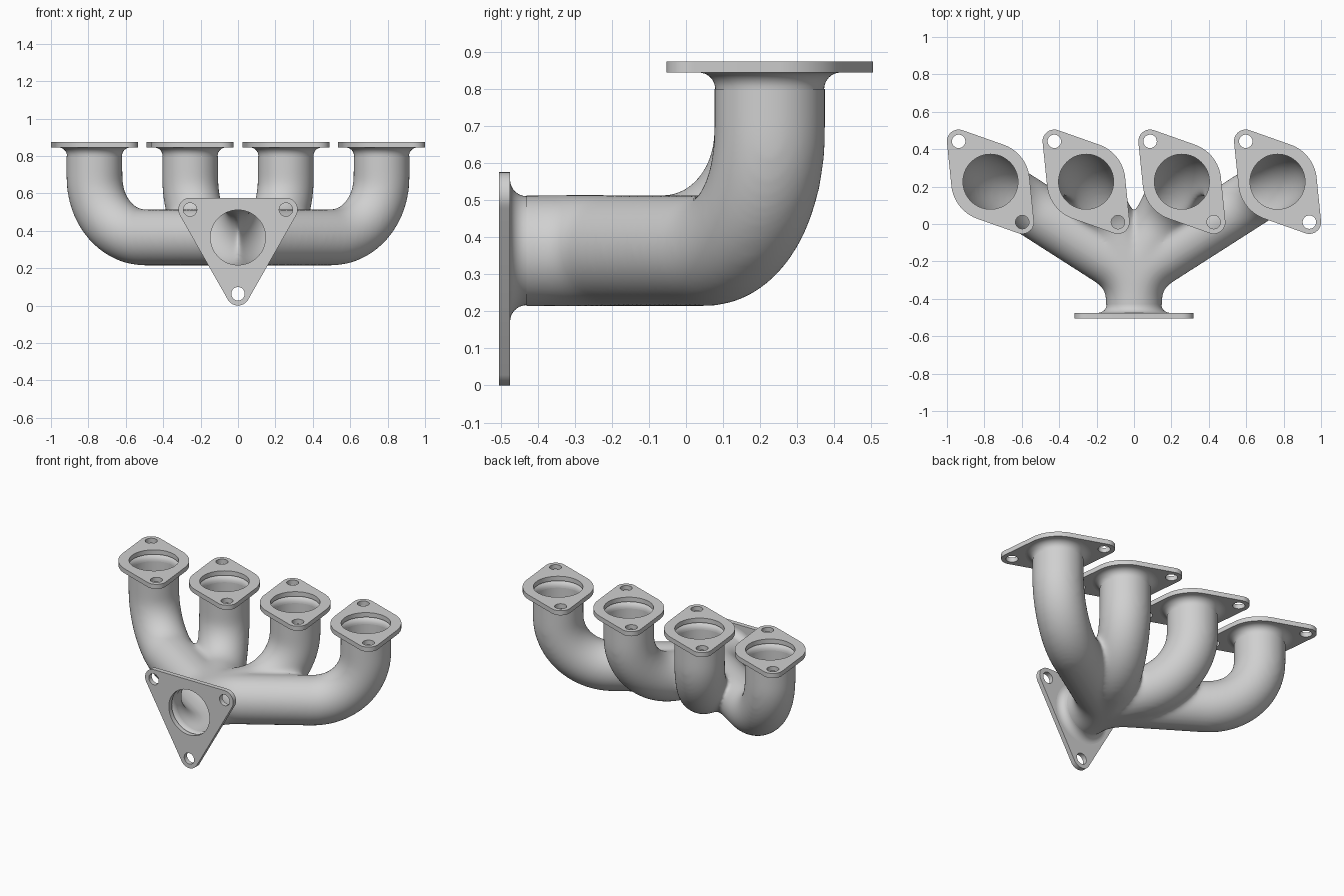
import bpy, bmesh, math
from mathutils import Vector, Matrix

cube = bpy.data.objects.get("Cube")
if cube:
    bpy.data.objects.remove(cube, do_unlink=True)

PIPE_R = 0.147
FLARE = 0.045
PLATE = 0.03
PORT_X = (-0.7675, -0.256, 0.256, 0.7675)
PORT_Y, TOP_Z = 0.226, 0.875
AXIS_Z, FRONT_Y = 0.364, -0.505

metal = bpy.data.materials.new("cast grey")
metal.use_nodes = True
grey = (0.63, 0.63, 0.63, 1)
metal.diffuse_color = grey
metal.node_tree.nodes["Principled BSDF"].inputs["Base Color"].default_value = grey


def add_object(name, mesh, matrix=Matrix()):
    mesh.materials.clear()
    mesh.materials.append(metal)
    mesh.transform(matrix)
    obj = bpy.data.objects.new(name, mesh)
    bpy.context.collection.objects.link(obj)
    return obj


def smooth(obj, angle):
    bpy.ops.object.select_all(action='DESELECT')
    obj.select_set(True)
    bpy.context.view_layer.objects.active = obj
    bpy.ops.object.shade_smooth_by_angle(angle=math.radians(angle))


def add_spline(curve, points):
    spline = curve.splines.new('POLY')
    spline.points.add(len(points) - 1)
    for target, p in zip(spline.points, points):
        target.co = (*p, 1)
    return spline


def evaluated_mesh(obj):
    """Bake an object to a mesh and remove the source."""
    graph = bpy.context.evaluated_depsgraph_get()
    mesh = bpy.data.meshes.new_from_object(obj.evaluated_get(graph))
    bpy.data.objects.remove(obj, do_unlink=True)
    return mesh


def rounded_corner(a, b, c, radius, steps):
    """Arc replacing corner b of the path a-b-c."""
    u, v = (a - b).normalized(), (c - b).normalized()
    half = u.angle(v) / 2
    centre = b + (u + v).normalized() * radius / math.sin(half)
    start = (b + u * radius / math.tan(half) - centre).normalized()
    end = (b + v * radius / math.tan(half) - centre).normalized()
    return [centre + start.slerp(end, i / steps).normalized() * radius for i in range(steps + 1)]


# Runners: swept pipes merged into one blended casting
curve = bpy.data.curves.new("runner_paths", 'CURVE')
curve.dimensions = '3D'
curve.bevel_depth = PIPE_R + 0.004
curve.bevel_resolution = 14
curve.use_fill_caps = True
for x in PORT_X:
    start = Vector((0, -0.6, AXIS_Z))
    fork = Vector((0, -0.265, AXIS_Z))
    elbow = Vector((x, PORT_Y, AXIS_Z))
    end = Vector((x, PORT_Y, 1))
    path = [start] + rounded_corner(start, fork, elbow, 0.25, 12)
    path += rounded_corner(fork, elbow, end, 0.32, 24) + [end]
    add_spline(curve, path)
paths = bpy.data.objects.new("runner_paths", curve)
bpy.context.collection.objects.link(paths)
pipes = add_object("runners", evaluated_mesh(paths))
remesh = pipes.modifiers.new("merge", 'REMESH')
remesh.mode = 'VOXEL'
remesh.voxel_size = 0.012
blend = pipes.modifiers.new("blend", 'SMOOTH')
blend.factor, blend.iterations = 0.5, 32
mesh = evaluated_mesh(pipes)

# Open the pipe ends where the flares begin
bm = bmesh.new()
bm.from_mesh(mesh)
for point, normal in (((0, 0, TOP_Z - PLATE - FLARE), (0, 0, 1)),
                      ((0, FRONT_Y + PLATE + FLARE, 0), (0, -1, 0))):
    bmesh.ops.bisect_plane(bm, geom=bm.verts[:] + bm.edges[:] + bm.faces[:],
                           plane_co=point, plane_no=normal, clear_outer=True)
bm.to_mesh(mesh)
bm.free()
smooth(add_object("runners", mesh), 60)


def circle(centre, radius, steps):
    return [Vector((centre[0] + radius * math.cos(math.tau * i / steps),
                    centre[1] + radius * math.sin(math.tau * i / steps))) for i in range(steps)]


def convex_outline(points):
    """Convex outline of flat points, counter-clockwise."""
    points = sorted({(round(p.x, 5), round(p.y, 5)) for p in points})

    def chain(items):
        out = []
        for p in items:
            while len(out) > 1 and ((out[-1][0] - out[-2][0]) * (p[1] - out[-2][1])
                                    <= (out[-1][1] - out[-2][1]) * (p[0] - out[-2][0])):
                out.pop()
            out.append(p)
        return out[:-1]
    return chain(points) + chain(points[::-1])


def flange(name, bolts, hub, matrix):
    """Plate wrapped around a hub and bolt bosses; its outer face is local z = 0."""
    rim = circle((0, 0), hub, 96)
    for b in bolts:
        rim += circle(b, 0.063, 32)
    shape = bpy.data.curves.new(name, 'CURVE')
    shape.dimensions = '2D'
    shape.fill_mode = 'BOTH'
    shape.extrude = PLATE / 2
    loops = [convex_outline(rim), circle((0, 0), PIPE_R, 64)]
    loops += [circle(b, 0.036, 24) for b in bolts]
    for loop in loops:
        add_spline(shape, [(p[0], p[1], 0) for p in loop]).use_cyclic_u = True
    temp = bpy.data.objects.new(name, shape)
    bpy.context.collection.objects.link(temp)
    plate = evaluated_mesh(temp)
    plate.transform(Matrix.Translation((0, 0, -PLATE / 2)))
    smooth(add_object(name, plate, matrix), 30)


def flare(name, matrix):
    """Concave collar between a pipe and its flange."""
    bm = bmesh.new()
    steps, sides = 8, 64
    rings = []
    for i in range(steps + 1):
        a = math.pi / 2 * i / steps
        r = PIPE_R + FLARE * (1 - math.cos(a))
        z = -PLATE - FLARE * (1 - math.sin(a))
        rings.append([bm.verts.new((p.x, p.y, z)) for p in circle((0, 0), r, sides)])
    for low, high in zip(rings, rings[1:]):
        for j in range(sides):
            k = (j + 1) % sides
            bm.faces.new((low[j], low[k], high[k], high[j]))
    mesh = bpy.data.meshes.new(name)
    bm.to_mesh(mesh)
    bm.free()
    smooth(add_object(name, mesh, matrix), 60)


# Four port flanges, all turned the same way
for number, x in enumerate(PORT_X, 1):
    place = Matrix.Translation((x, PORT_Y, TOP_Z))
    flange(f"port_flange_{number}", [(-0.17, 0.216), (0.17, -0.216)], 0.21, place)
    flare(f"port_flare_{number}", place)

# Triangular outlet flange
place = Matrix.Translation((0, FRONT_Y, AXIS_Z)) @ Matrix.Rotation(math.pi / 2, 4, 'X')
flange("outlet_flange", [(-0.256, 0.149), (0.256, 0.149), (0, -0.301)], 0.18, place)
flare("outlet_flare", place)
